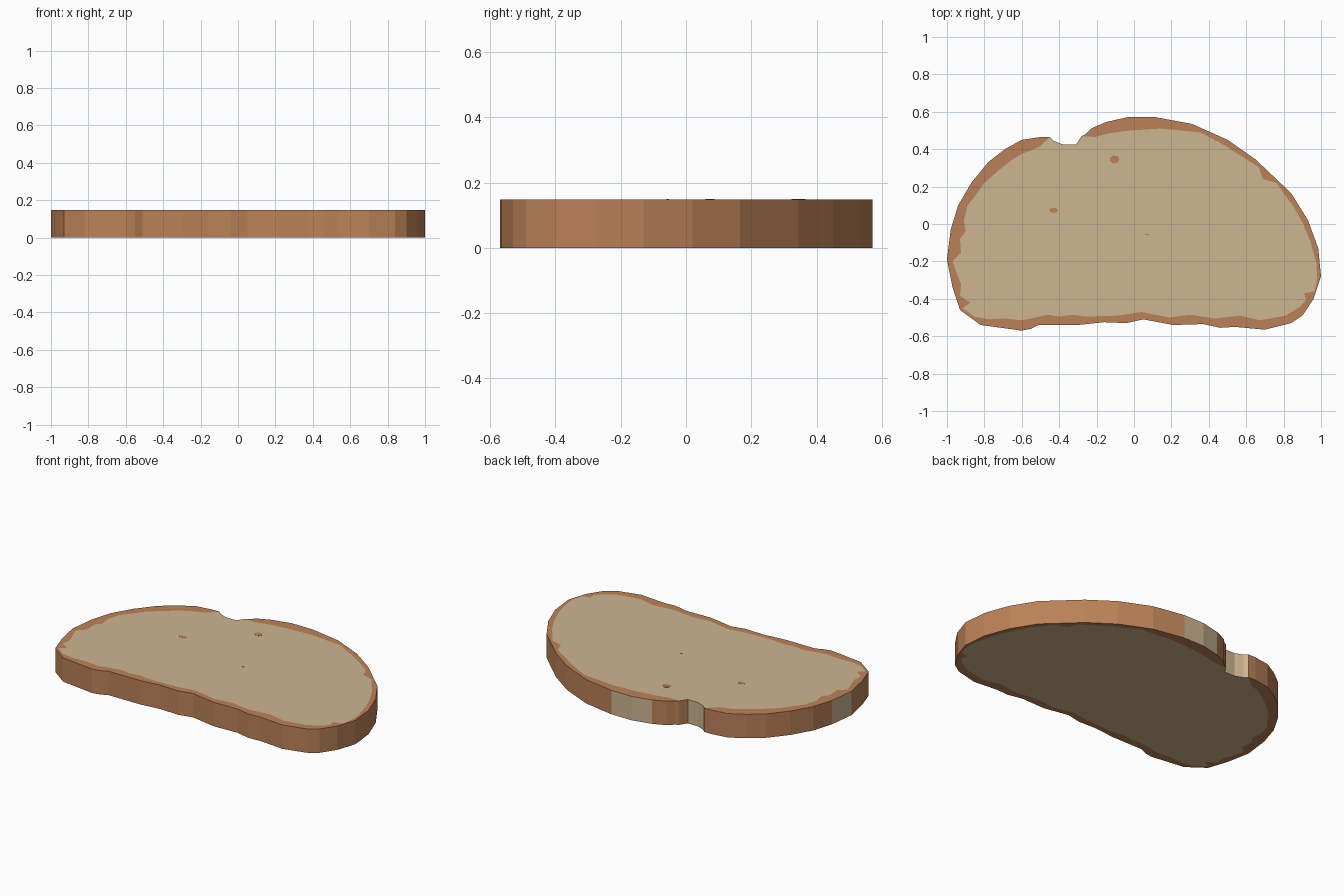
import bpy, bmesh, math

if "Cube" in bpy.data.objects:
    bpy.data.objects.remove(bpy.data.objects["Cube"])

H = 0.148


def material(name, rgb):
    m = bpy.data.materials.new(name)
    m.diffuse_color = (*rgb, 1)
    m.use_nodes = True
    m.node_tree.nodes["Principled BSDF"].inputs["Base Color"].default_value = m.diffuse_color
    return m


crust = material("crust brown", (0.50, 0.222, 0.098))
crumb = material("crumb beige", (0.61, 0.46, 0.285))

# Outer crust outline, clockwise from the right side of the top notch
outer = [(-.28, .47), (-.26, .48), (-.23, .51), (-.15, .545), (-.03, .572), (.11, .572),
         (.31, .535), (.50, .45), (.65, .345), (.84, .165), (.93, .02), (.985, -.13),
         (1, -.28), (.96, -.40), (.90, -.49), (.84, -.53), (.70, -.565), (.54, -.55),
         (.46, -.555), (.37, -.535), (.21, -.54), (.05, -.51), (-.04, -.53), (-.16, -.525),
         (-.30, -.54), (-.51, -.54), (-.55, -.56), (-.60, -.57), (-.82, -.54), (-.93, -.46),
         (-.97, -.34), (-1, -.19), (-.98, -.03), (-.94, .10), (-.87, .22), (-.78, .33),
         (-.69, .40), (-.60, .45), (-.50, .465), (-.45, .465)]

# Bare notch floor, left to right, where the crust is missing
notch = [(-.43, .445), (-.38, .425), (-.31, .425)]

# Ragged edge between crust and crumb, from the notch's left side back to its right
inner = [(-.51, .41), (-.60, .375), (-.65, .345), (-.72, .29), (-.80, .22), (-.85, .15),
         (-.89, .10), (-.91, .02), (-.90, -.04), (-.93, -.08), (-.925, -.155), (-.97, -.20),
         (-.945, -.27), (-.925, -.32), (-.93, -.385), (-.875, -.42), (-.915, -.45),
         (-.855, -.495), (-.775, -.51), (-.695, -.505), (-.60, -.515), (-.46, -.485),
         (-.40, -.495), (-.33, -.485), (-.26, -.495), (-.085, -.49), (.04, -.47), (.19, -.50),
         (.30, -.485), (.43, -.505), (.57, -.49), (.67, -.515), (.81, -.49), (.885, -.445),
         (.92, -.405), (.91, -.37), (.965, -.36), (.98, -.29), (.975, -.21), (.945, -.10),
         (.905, 0), (.855, .09), (.80, .165), (.76, .22), (.69, .24), (.665, .305),
         (.485, .42), (.355, .49), (.14, .51), (-.02, .50), (-.13, .485), (-.21, .465)]


def finish(bm, name, mats):
    bmesh.ops.recalc_face_normals(bm, faces=bm.faces)
    me = bpy.data.meshes.new(name)
    bm.to_mesh(me)
    bm.free()
    for m in mats:
        me.materials.append(m)
    ob = bpy.data.objects.new(name, me)
    bpy.context.collection.objects.link(ob)
    return ob


# Bread slice: crust ring and crumb on both caps, walls between
bm = bmesh.new()
rims = []
for z in (0, H):
    o, n, i = [[bm.verts.new((x, y, z)) for x, y in pts] for pts in (outer, notch, inner)]
    ring = bm.faces.new(o + i)
    middle = bm.faces.new([o[-1]] + i + [o[0]] + n[::-1])
    middle.material_index = 1
    rims.append(o + n)
low, high = rims
for k in range(len(low)):
    j = (k + 1) % len(low)
    f = bm.faces.new((low[k], low[j], high[j], high[k]))
    c = f.calc_center_median()
    in_notch = -.45 < c.x < -.32 and c.y > 0
    bare_top = -.13 < c.x < .07 and c.y > .5
    bare_left = c.x < -.985 and c.y > -.2
    f.material_index = int(in_notch or bare_top or bare_left)
caps = [f for f in bm.faces if len(f.verts) > 4]
bmesh.ops.recalc_face_normals(bm, faces=bm.faces)
bmesh.ops.triangulate(bm, faces=caps, ngon_method='EAR_CLIP')
finish(bm, "bread_slice", [crust, crumb])


# Small brown flecks on the upper crumb
def fleck(name, x, y, rx, ry):
    bm = bmesh.new()
    pts = [(x + rx * math.cos(a), y + ry * math.sin(a))
           for a in (math.tau * k / 7 for k in range(7))]
    f = bm.faces.new([bm.verts.new((px, py, H - .001)) for px, py in pts])
    ext = bmesh.ops.extrude_face_region(bm, geom=[f])
    for v in ext["geom"]:
        if isinstance(v, bmesh.types.BMVert):
            v.co.z = H + .001
    finish(bm, name, [crust])


fleck("fleck_large", -.105, .345, .027, .022)
fleck("fleck_small", -.43, .073, .023, .014)
fleck("fleck_tiny", .07, -.056, .011, .004)
